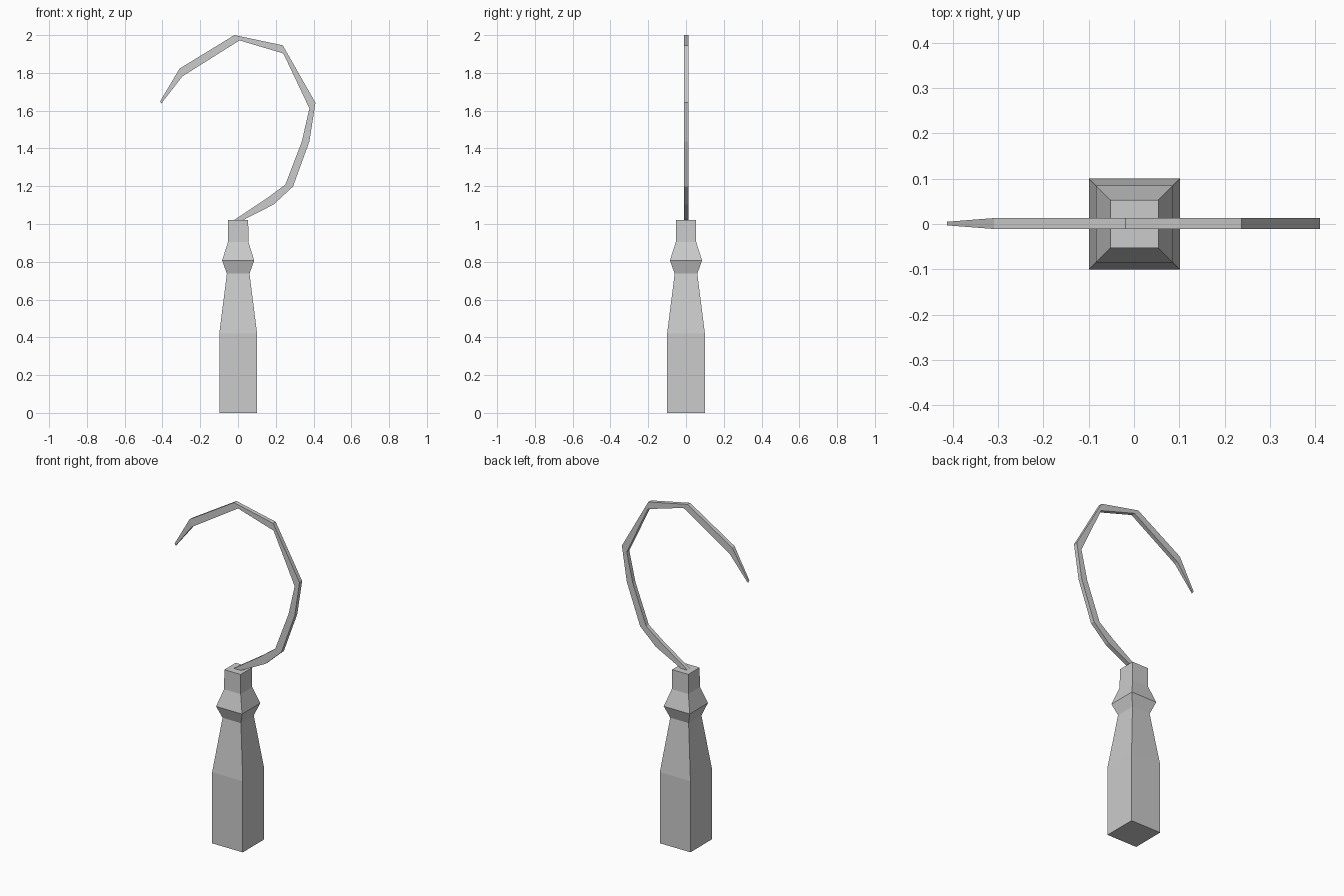
import bpy
import bmesh

if "Cube" in bpy.data.objects:
    bpy.data.objects.remove(bpy.data.objects["Cube"])


def loft(name, rings):
    """Skin a stack of four-cornered rings and cap both ends."""
    bm = bmesh.new()
    loops = [[bm.verts.new(p) for p in ring] for ring in rings]
    for a, b in zip(loops, loops[1:]):
        for i in range(4):
            j = (i + 1) % 4
            bm.faces.new((a[i], a[j], b[j], b[i]))
    bm.faces.new(loops[0])
    bm.faces.new(loops[-1])
    bmesh.ops.recalc_face_normals(bm, faces=bm.faces)
    mesh = bpy.data.meshes.new(name)
    bm.to_mesh(mesh)
    bm.free()
    obj = bpy.data.objects.new(name, mesh)
    bpy.context.collection.objects.link(obj)
    return obj


def square(r, z, cx=0.001):
    return [(cx - r, -r, z), (cx + r, -r, z), (cx + r, r, z), (cx - r, r, z)]


def blade_ring(inner, outer, half):
    cy = 0.001
    (xi, zi), (xo, zo) = inner, outer
    return [(xi, cy - half, zi), (xo, cy - half, zo),
            (xo, cy + half, zo), (xi, cy + half, zi)]


# Square handle with a flared collar: half width, height
handle_profile = [(0.10, 0.0), (0.10, 0.42), (0.06, 0.737),
                  (0.085, 0.807), (0.054, 0.905), (0.053, 1.02)]
loft("handle", [square(r, z) for r, z in handle_profile])

# Curved hook: inner (x, z), outer (x, z), half thickness
hook_path = [
    ((-0.024, 1.018), (0.022, 1.018), 0.012),
    ((0.156, 1.138), (0.188, 1.103), 0.012),
    ((0.251, 1.209), (0.291, 1.198), 0.012),
    ((0.338, 1.437), (0.378, 1.437), 0.012),
    ((0.378, 1.612), (0.410, 1.642), 0.012),
    ((0.240, 1.903), (0.237, 1.946), 0.012),
    ((0.008, 1.972), (-0.019, 2.0), 0.012),
    ((-0.294, 1.782), (-0.309, 1.823), 0.012),
    ((-0.406, 1.638), (-0.412, 1.65), 0.004),
]
loft("hook", [blade_ring(*p) for p in hook_path])
